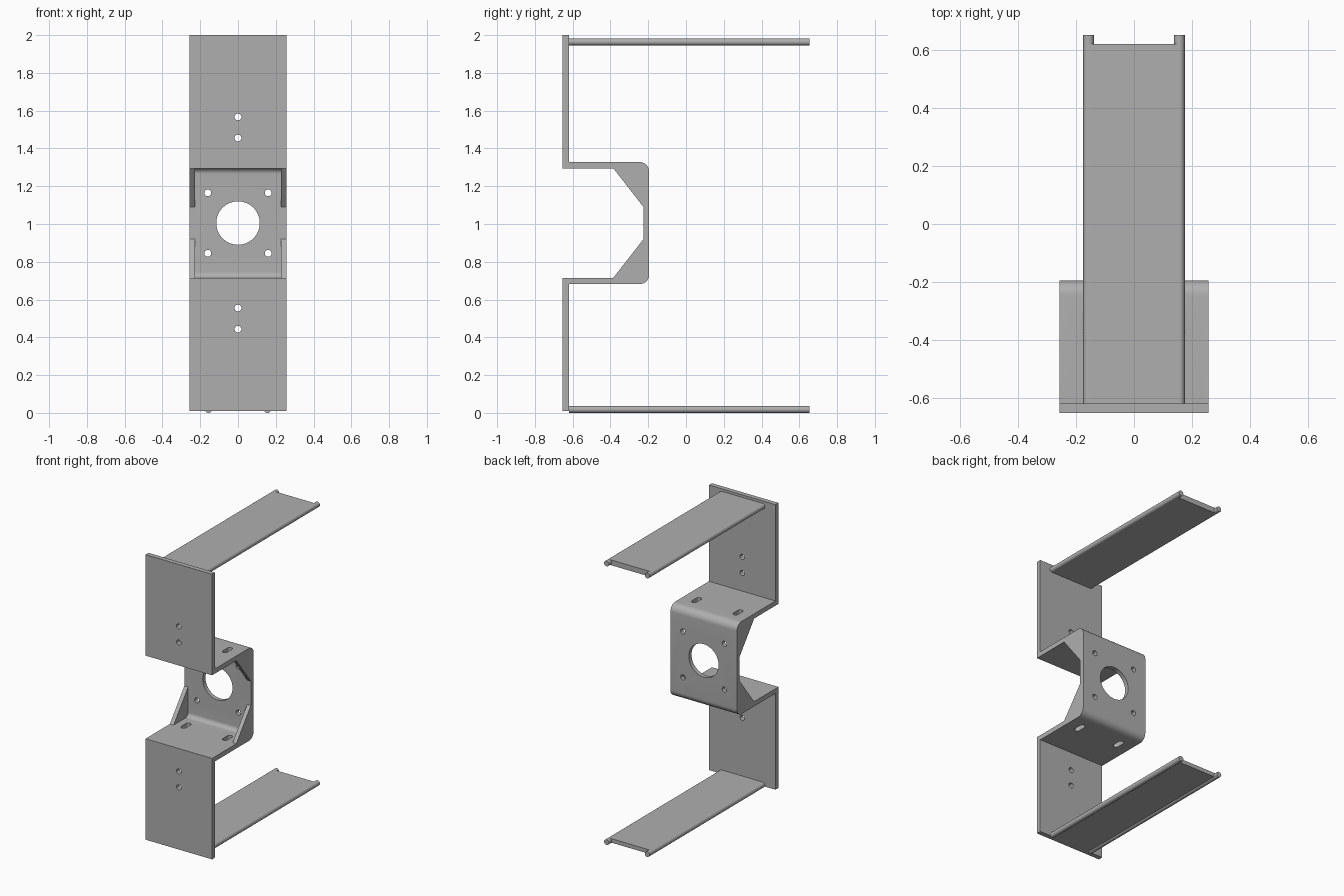
import bpy
import bmesh
from math import cos, sin, pi, radians
from mathutils import Matrix, Vector

if "Cube" in bpy.data.objects:
    bpy.data.objects.remove(bpy.data.objects["Cube"])

GREY = (0.43, 0.43, 0.43, 1)
metal = bpy.data.materials.new("plain_grey")
metal.use_nodes = True
metal.diffuse_color = GREY
metal.node_tree.nodes["Principled BSDF"].inputs["Base Color"].default_value = GREY

MID = 1.005       # height of the bracket's centre line
HALF = 0.257      # half width of the bracket
FRONT, BACK = -0.653, -0.195
T = 0.033         # sheet thickness


def prism(bm, points, axis, lo, hi):
    """Extrude a 2D outline along x, y or z; the outline uses the other two axes."""
    def place(p, d):
        co = list(p)
        co.insert(axis, d)
        return co
    face = bm.faces.new([bm.verts.new(place(p, lo)) for p in points])
    new = bmesh.ops.extrude_face_region(bm, geom=[face])
    shift = Vector(place((0, 0), hi - lo))
    bmesh.ops.translate(bm, vec=shift, verts=[v for v in new["geom"] if isinstance(v, bmesh.types.BMVert)])


def arc(cx, cy, r, start, end, n):
    angles = [radians(start + (end - start) * i / n) for i in range(n + 1)]
    return [(cx + r * cos(a), cy + r * sin(a)) for a in angles]


def finish(bm, name, smooth=True):
    bmesh.ops.recalc_face_normals(bm, faces=bm.faces)
    mesh = bpy.data.meshes.new(name)
    bm.to_mesh(mesh)
    bm.free()
    mesh.materials.append(metal)
    obj = bpy.data.objects.new(name, mesh)
    bpy.context.collection.objects.link(obj)
    if smooth:
        shade(obj)
    return obj


def shade(obj):
    bpy.ops.object.select_all(action="DESELECT")
    bpy.context.view_layer.objects.active = obj
    obj.select_set(True)
    bpy.ops.object.shade_smooth_by_angle(angle=radians(30))


# Bent sheet bracket: upper half of the outline, then its mirror image
shelf = 1.295
top = shelf + T
outer, inner = 0.05, 0.03
wall = BACK - 0.03
out_half = [(FRONT + T, 2.0), (FRONT + T, top)] + arc(BACK - outer, top - outer, outer, 90, 0, 10)
in_half = arc(wall - inner, shelf - inner, inner, 0, 90, 10) + [(FRONT, shelf), (FRONT, 2.0)]


def flip(pts):
    return [(y, 2 * MID - z) for y, z in reversed(pts)]


bm = bmesh.new()
prism(bm, out_half + flip(out_half) + flip(in_half) + in_half, 0, -HALF, HALF)
bracket = finish(bm, "bracket", smooth=False)

# Cutters for the round holes and the slots
bm = bmesh.new()
prism(bm, arc(0, MID, 0.115, 0, 354, 59), 1, wall - 0.02, BACK + 0.1)
for sx in (-1, 1):
    for sz in (-1, 1):
        prism(bm, arc(sx * 0.16, MID + sz * 0.16, 0.018, 0, 345, 23), 1, wall - 0.02, BACK + 0.1)
        slot = arc(sx * 0.16, -0.32, 0.018, 0, 180, 10) + arc(sx * 0.16, -0.37, 0.018, 180, 360, 10)
        z = MID + sz * (shelf + T / 2 - MID)
        prism(bm, slot, 2, z - 0.04, z + 0.04)
for sz in (-1, 1):
    for dz in (0.45, 0.562):
        prism(bm, arc(0, MID + sz * dz, 0.018, 0, 345, 23), 1, FRONT - 0.1, FRONT + 0.1)
cutter = finish(bm, "hole_cutter", smooth=False)
cutter.hide_render = True

mod = bracket.modifiers.new("holes", "BOOLEAN")
mod.operation = "DIFFERENCE"
mod.solver = "EXACT"
mod.object = cutter
bpy.context.view_layer.objects.active = bracket
bracket.select_set(True)
bpy.ops.object.modifier_apply(modifier=mod.name)
bpy.data.objects.remove(cutter)
shade(bracket)

# Triangular gussets in the four inner corners
for side, sx in (("right", -1), ("left", 1)):
    for level, sz in (("lower", -1), ("upper", 1)):
        tri = [(-0.385, 0.29), (wall, 0.085), (wall, 0.29)]
        bm = bmesh.new()
        prism(bm, [(y, MID + sz * z) for y, z in tri], 0, *sorted((sx * 0.228, sx * HALF)))
        finish(bm, f"{level}_{side}_gusset", smooth=False)

# Arms: a flat strip between two round rails
R = 0.0185
for level, z, low in (("lower", R, -0.0095), ("upper", 1.964, -R)):
    bm = bmesh.new()
    strip = [(-0.157, z + low), (0.157, z + low), (0.157, z + R), (-0.157, z + R)]
    prism(bm, strip, 1, FRONT + T, 0.623)
    finish(bm, f"{level}_arm_strip", smooth=False)
    for side, sx in (("right", -1), ("left", 1)):
        bm = bmesh.new()
        prism(bm, arc(sx * 0.157, z, R, 0, 345, 23), 1, FRONT + T, 0.653)
        finish(bm, f"{level}_{side}_rail")

# Trim the bracket's lower edge so the rails reach slightly below it
for v in bracket.data.vertices:
    v.co.z = max(v.co.z, 0.01)
